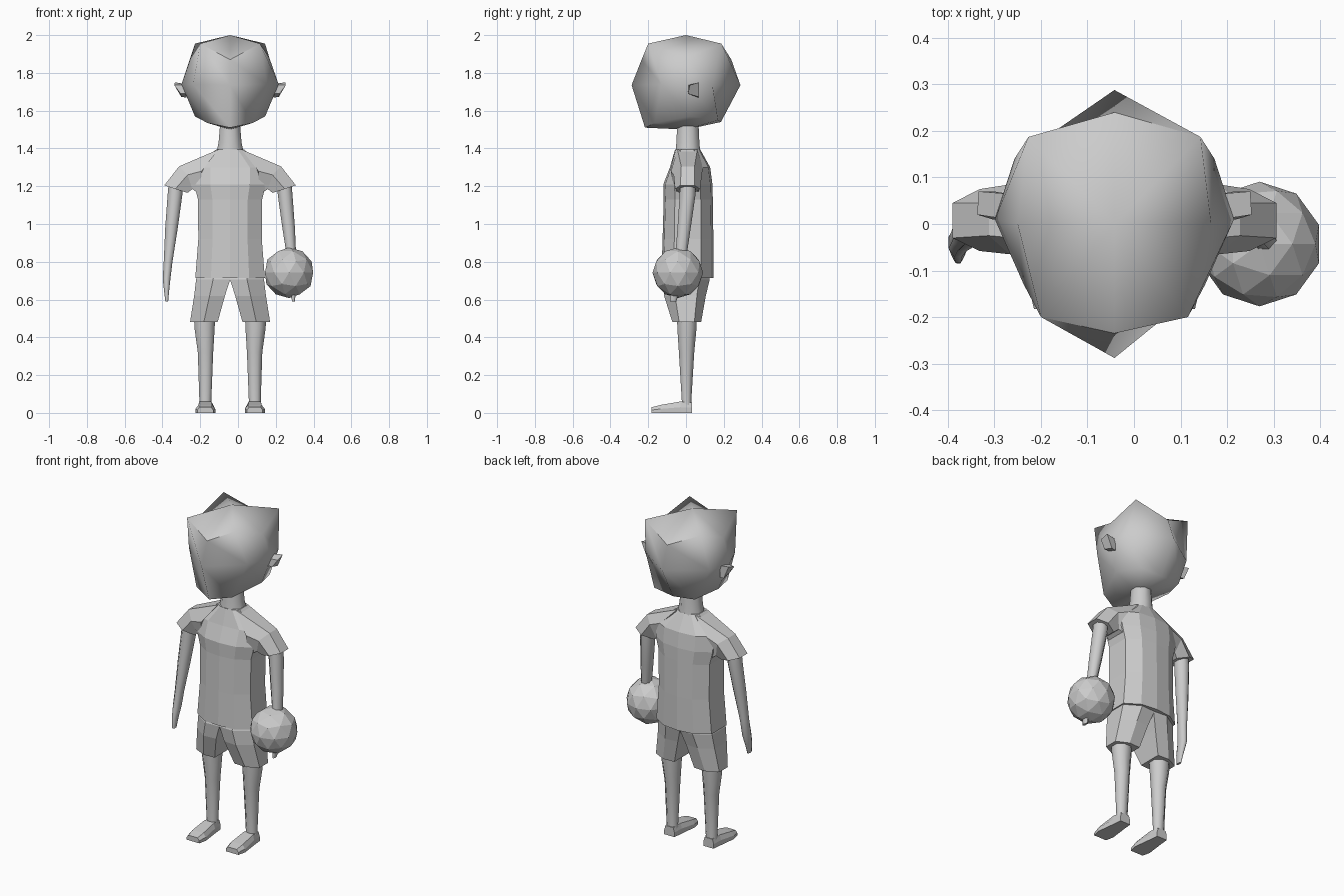
import bpy, bmesh, math
from mathutils import Vector

CX = -0.042  # the figure stands left of the ball-hand side
grey = bpy.data.materials.new("plain_grey")
grey.diffuse_color = (0.6, 0.6, 0.6, 1)


def loft(name, rings, smooth=False, mirror=False, poles=None):
    """Skin a list of equal rings; close the ends with caps or poles."""
    bm = bmesh.new()
    for s in ((1, -1) if mirror else (1,)):
        loops = [[bm.verts.new((p[0] * s, p[1], p[2])) for p in r] for r in rings]
        n = len(loops[0])
        for a, b in zip(loops, loops[1:]):
            for i in range(n):
                bm.faces.new((a[i], a[(i + 1) % n], b[(i + 1) % n], b[i]))
        for k, ring in enumerate((loops[0], loops[-1])):
            if poles:
                c = bm.verts.new(poles[k])
                for i in range(n):
                    bm.faces.new((ring[i], ring[(i + 1) % n], c))
            else:
                bm.faces.new(ring)
    bmesh.ops.recalc_face_normals(bm, faces=bm.faces)
    me = bpy.data.meshes.new(name)
    bm.to_mesh(me)
    bm.free()
    ob = bpy.data.objects.new(name, me)
    ob.location.x = CX
    bpy.context.collection.objects.link(ob)
    me.materials.append(grey)
    for f in me.polygons:
        f.use_smooth = smooth
    if smooth:
        bpy.context.view_layer.objects.active = ob
        bpy.ops.object.select_all(action='DESELECT')
        ob.select_set(True)
        bpy.ops.object.shade_smooth_by_angle(angle=math.radians(70))
    return ob


def whole(half):
    """Complete a half outline (front centre to back centre) across x = 0."""
    return half + [(-x, y, z) for x, y, z in reversed(half[1:-1])]


def oval(cx, cy, z, rx, ry, n=8):
    return [(cx + rx * math.cos(t), cy + ry * math.sin(t), z)
            for t in (math.tau * (i + 0.5) / n for i in range(n))]


# Head: a rounded box with a pointed face and chin
loft("head", [
    whole([(0, -.235, 1.87), (.158, -.2, 1.955), (.208, 0, 1.88), (.185, .187, 1.955), (0, .24, 1.87)]),
    whole([(0, -.288, 1.735), (.195, -.13, 1.74), (.257, .01, 1.74), (.215, .14, 1.735), (0, .288, 1.735)]),
    whole([(0, -.217, 1.51), (.12, -.165, 1.535), (.186, .02, 1.57), (.135, .17, 1.55), (0, .185, 1.54)]),
], smooth=True, poles=[(0, 0, 2.0), (0, 0, 1.5)])

# Ears: small wedges, wide at the outer tip
loft("ears", [
    [(.23, .01, 1.735), (.23, .065, 1.74), (.23, .065, 1.67), (.23, .01, 1.69)],
    [(.295, .02, 1.735), (.292, .07, 1.75), (.258, .07, 1.672), (.262, .01, 1.69)],
], mirror=True)

# Neck
loft("neck", [oval(0, .01, z, rx, ry) for z, rx, ry in
              ((1.37, .08, .072), (1.43, .066, .066), (1.55, .055, .06))], smooth=True)

# Shirt body: faceted, flattened tube
loft("shirt", [whole([(0, f, z), (w * .55, f * .92, z), (w, f * .5, z),
                      (w, b * .55, z), (w * .55, b * .92, z), (0, b, z)])
               for z, w, f, b in ((1.395, .073, -.058, .075), (1.3, .19, -.085, .128),
                                  (1.21, .19, -.12, .14), (1.13, .17, -.118, .142),
                                  (.92, .168, -.124, .145), (.715, .184, -.13, .145))])

# Sleeves: shoulder, bend, cuff
loft("sleeves", [
    [(.06, -.045, 1.395), (.06, .06, 1.395), (.15, .09, 1.3), (.15, .085, 1.15), (.15, -.06, 1.15), (.15, -.08, 1.28)],
    [(.27, -.025, 1.305), (.27, .045, 1.305), (.225, .085, 1.27), (.2, .06, 1.185), (.2, -.045, 1.185), (.225, -.065, 1.26)],
    [(.348, -.03, 1.205), (.348, .045, 1.205), (.29, .075, 1.185), (.225, .045, 1.165), (.225, -.035, 1.165), (.29, -.058, 1.185)],
], mirror=True)

# Shorts: two flared legs meeting at the crotch
loft("shorts", [[(i, f * .95, z), ((i + o) / 2, f, z), (o, f * .5, z),
                 (o, b * .55, z), ((i + o) / 2, b, z), (i, b * .95, z)]
                for z, i, o, f, b in ((.73, 0, .172, -.115, .125), (.705, 0, .18, -.124, .125),
                                      (.62, .027, .19, -.116, .105), (.48, .066, .212, -.072, .08))],
     mirror=True)

# Legs
loft("legs", [oval(x, y, z, rx, ry) for x, y, z, rx, ry in
              ((.135, .005, .55, .062, .058), (.135, .005, .45, .058, .055),
               (.13, .003, .32, .044, .044), (.131, .003, .06, .034, .027),
               (.131, .003, .03, .036, .03))], smooth=True, mirror=True)

# Feet: flat-soled wedges running heel to toe
loft("feet", [[(.131 - w, y, 0), (.131 + w, y, 0), (.131 + w, y, h * .5),
               (.131 + t, y, h), (.131 - t, y, h), (.131 - w, y, h * .5)]
              for y, w, t, h in ((.032, .034, .026, .055), (-.03, .04, .032, .06),
                                 (-.135, .053, .036, .042), (-.183, .042, .03, .03))], mirror=True)

# Arms tapering to simple hands
loft("arms", [oval(x, y, z, rx, ry) for x, y, z, rx, ry in
              ((.285, .01, 1.23, .042, .045), (.292, .008, 1.15, .042, .045),
               (.31, -.01, .98, .036, .038), (.328, -.03, .8, .025, .031),
               (.336, -.04, .71, .022, .033), (.336, -.058, .65, .015, .028),
               (.335, -.068, .59, .008, .018))], smooth=True, mirror=True)

# Ball held at the side
bpy.ops.mesh.primitive_ico_sphere_add(subdivisions=2, radius=.134, location=(.27, -.043, .742))
ball = bpy.context.object
ball.name = "ball"
ball.data.materials.append(grey)
